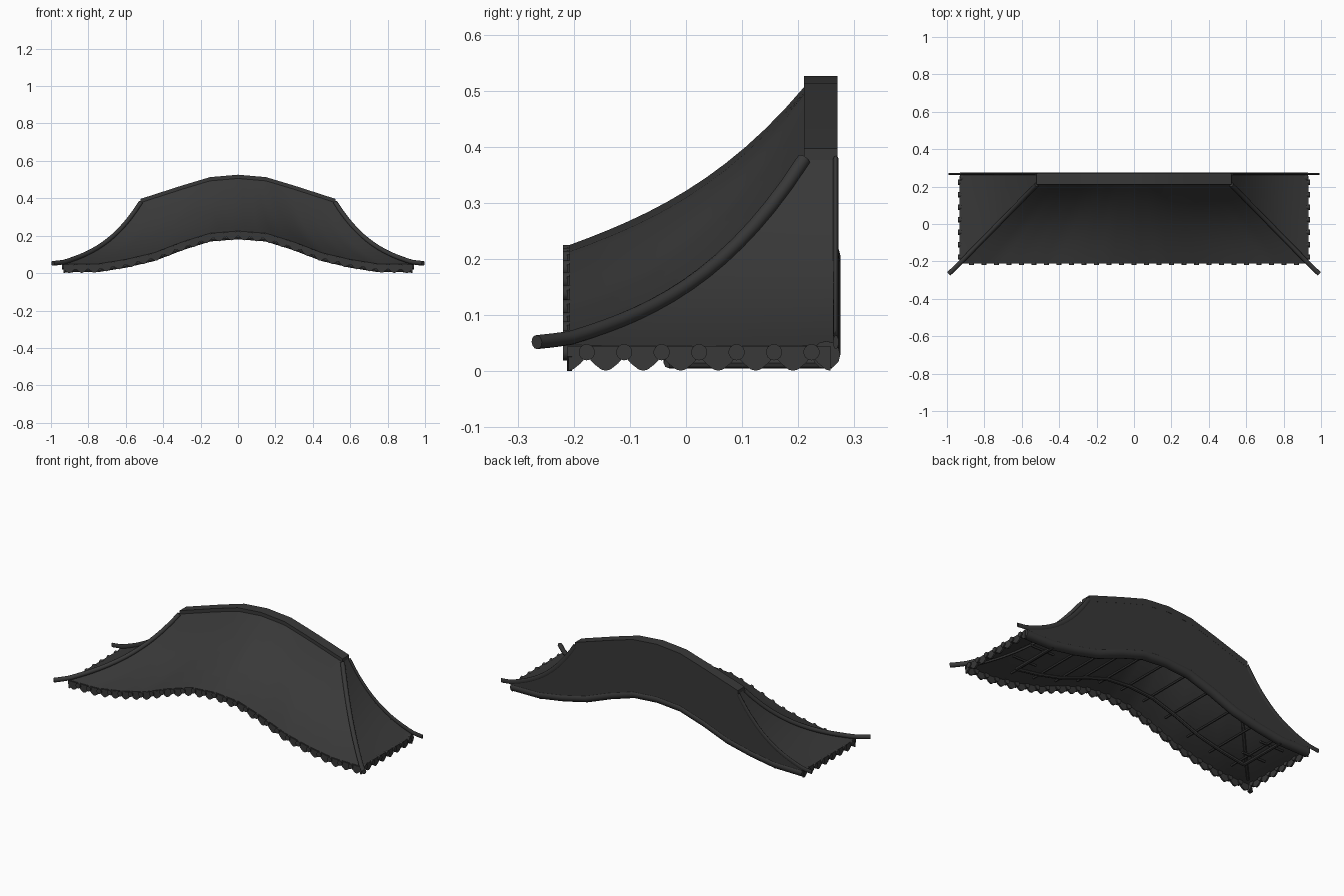
import bpy, bmesh, math
from mathutils import Matrix, Vector

if "Cube" in bpy.data.objects:
    bpy.data.objects.remove(bpy.data.objects["Cube"])

mat = bpy.data.materials.new("dark_tile")
mat.diffuse_color = (0.04, 0.04, 0.04, 1)
mat.use_nodes = True
mat.node_tree.nodes["Principled BSDF"].inputs["Base Color"].default_value = mat.diffuse_color

XE, XR, YF, YR, YB = 0.93, 0.52, -0.208, 0.21, 0.265
EAVE = [(0, .225), (.15, .213), (.3, .166), (.45, .108), (.6, .073), (.75, .049), (.93, .047)]
RIDGE = [(0, .526), (.15, .513), (.3, .468), (.52, .397)]


def lerp_table(table, x):
    x = abs(x)
    for (a, p), (b, q) in zip(table, table[1:]):
        if x <= b:
            return p + (q - p) * (x - a) / (b - a)
    return table[-1][1]


def eave(x): return lerp_table(EAVE, x)
def ridge(x): return lerp_table(RIDGE, x)


def front_pt(u, v, dz=0):
    """Slope surface: u across (-1..1), v from eave to ridge; hollower at the hips."""
    xe, xr = u * XE, u * XR
    k = .54 - .12 * abs(u)
    s = k * v + .15 * v * v + (.85 - k) * v ** 3
    z = eave(xe) + (ridge(xr) - .02 - eave(xe)) * s
    return (xe + (xr - xe) * v, YF + (YR - YF) * v, z + dz)


def side_pt(s, t, v, dz=0):
    x, y, z = front_pt(1, v, dz)
    return (s * x, y + (YB - y) * t, z - .004 * math.sin(math.pi * t) * (1 - v))


def finish(ob):
    ob.data.materials.append(mat)
    bpy.ops.object.select_all(action='DESELECT')
    ob.select_set(True)
    bpy.context.view_layer.objects.active = ob
    bpy.ops.object.shade_smooth_by_angle(angle=math.radians(35))


def from_bm(name, bm):
    bmesh.ops.recalc_face_normals(bm, faces=bm.faces)
    me = bpy.data.meshes.new(name)
    bm.to_mesh(me)
    bm.free()
    ob = bpy.data.objects.new(name, me)
    bpy.context.collection.objects.link(ob)
    finish(ob)
    return ob


def shell(name, fn, nu, nv, thick=.008):
    """Curved sheet from fn(i, j) plus an underside a little lower."""
    bm = bmesh.new()
    layers = [[[bm.verts.new(Vector(fn(i / nu, j / nv)) - Vector((0, 0, d)))
                for j in range(nv + 1)] for i in range(nu + 1)] for d in (0, thick)]
    for g in layers:
        for i in range(nu):
            for j in range(nv):
                bm.faces.new((g[i][j], g[i + 1][j], g[i + 1][j + 1], g[i][j + 1]))
    a, b = layers
    rim = [(i, 0) for i in range(nu)] + [(nu, j) for j in range(nv)]
    rim += [(i, nv) for i in range(nu, 0, -1)] + [(0, j) for j in range(nv, 0, -1)]
    for (i, j), (k, l) in zip(rim, rim[1:] + rim[:1]):
        bm.faces.new((a[i][j], a[k][l], b[k][l], b[i][j]))
    return from_bm(name, bm)


def strip(name, xs, top, bot, y0, y1):
    """Solid band between two height curves."""
    bm = bmesh.new()
    rings = [[bm.verts.new(p) for p in ((x, y0, bot(x)), (x, y0, top(x)),
                                        (x, y1, top(x)), (x, y1, bot(x)))] for x in xs]
    for r, q in zip(rings, rings[1:]):
        for k in range(4):
            bm.faces.new((r[k], q[k], q[(k + 1) % 4], r[(k + 1) % 4]))
    bm.faces.new(rings[0])
    bm.faces.new(rings[-1])
    return from_bm(name, bm)


def tubes(name, paths, radius, res=4, loc_y=0, flat=1):
    cu = bpy.data.curves.new(name, 'CURVE')
    cu.dimensions = '3D'
    cu.bevel_depth, cu.bevel_resolution, cu.use_fill_caps = radius, res, True
    for pts in paths:
        sp = cu.splines.new('POLY')
        sp.points.add(len(pts) - 1)
        for p, q in zip(sp.points, pts):
            p.co = (*q, 1)
    ob = bpy.data.objects.new(name, cu)
    bpy.context.collection.objects.link(ob)
    ob.location.y, ob.scale.y = loc_y, flat
    bpy.ops.object.select_all(action='DESELECT')
    ob.select_set(True)
    bpy.context.view_layer.objects.active = ob
    bpy.ops.object.convert(target='MESH')
    finish(bpy.context.object)


# Roof slopes
shell("front_slope", lambda a, v: front_pt(2 * a - 1, v), 50, 12)
for s, n in ((1, "right"), (-1, "left")):
    shell(n + "_slope", lambda t, v: side_pt(s, t, v), 8, 12)

# Ridge cap and flat back wall
knots = [.15, .3, .52]
xs = [-k for k in reversed(knots)] + [0] + knots
strip("ridge_cap", xs, ridge, lambda x: ridge(x) - .035, .21, .27)


def back_top(x):
    if abs(x) <= XR:
        return ridge(x) - .01
    return front_pt(1, (XE - abs(x)) / (XE - XR))[2]


xs = [i / 31 * XE for i in range(-31, 32)]
strip("back_wall", xs, back_top, lambda x: eave(x) - .03, .258, .2695)
tubes("back_beam", [[(x, .25, eave(x) - .018) for x in xs]], .025, 4)

# Hip rolls: round at the front corners, flattened against the back
hip = [front_pt(1, i / 14, .012 * (1 - i / 14)) for i in range(14, -1, -1)]
hip += [(.96, -.238, .055), (.99, -.266, .052)]
tubes("front_hip_rolls", [[(s * x, y, z) for x, y, z in hip] for s in (1, -1)], .0125)
tubes("back_hip_rolls", [[(s * x, 0, z) for x, y, z in hip] for s in (1, -1)], .0125, 4, .267, .4)


# Eave tiles: round end discs alternating with pointed drip tiles
def add_disc(bm, m):
    bmesh.ops.create_cone(bm, cap_ends=True, segments=14, radius1=.0145, radius2=.0145,
                          depth=.022, matrix=m @ Matrix.Rotation(math.pi / 2, 4, 'X'))


def add_drip(bm, m, z_shift, a0=-.033, a1=.033):
    prof = [(-.033, .044), (-.033, .026), (-.022, .013), (-.008, .002), (0, 0),
            (.008, .002), (.022, .013), (.033, .026), (.033, .044)]
    prof = [(a, z) for a, z in prof if a0 <= a <= a1]
    if a0 == 0:
        prof.insert(0, (0, .044))
    if a1 == 0:
        prof.append((0, .044))
    f, b = [[bm.verts.new(m @ Vector((a, y, z - .032 + z_shift(a)))) for a, z in prof]
            for y in (-.004, .005)]
    bm.faces.new(f)
    bm.faces.new(b[::-1])
    for i in range(len(f)):
        j = (i + 1) % len(f)
        bm.faces.new((f[i], b[i], b[j], f[j]))


STEP = .0668
bm = bmesh.new()
for i in range(-13, 14):
    x = i * STEP
    add_disc(bm, Matrix.Translation((x, YF, eave(x) - .014)))
for i in range(-14, 14):
    x = (i + .5) * STEP
    c = eave(x) - .015
    add_drip(bm, Matrix.Translation((x, YF, c)), lambda a: eave(x + a) - eave(x))
from_bm("front_eave_tiles", bm)

for s, n in ((1, "right"), (-1, "left")):
    bm = bmesh.new()
    rot = Matrix.Rotation(s * math.pi / 2, 4, 'Z')
    for i in range(7):
        add_disc(bm, Matrix.Translation((s * XE, -.177 + i * STEP, .034)) @ rot)
    for i in range(-1, 7):
        # half tiles close the row at both corners
        lo, hi = {-1: (0, .033), 6: (-.033, 0)}.get(i, (-.033, .033))
        a0, a1 = (lo, hi) if s > 0 else (-hi, -lo)
        add_drip(bm, Matrix.Translation((s * XE, -.143 + i * STEP, .033)) @ rot,
                 lambda a: 0, a0, a1)
    from_bm(n + "_eave_tiles", bm)

# Underside framing: a rail set in from the eaves, joists across it, hip struts
RX, RY = .75, -.03
rail = [[(i / 20 * RX, RY, eave(i / 20 * RX) - .034) for i in range(-20, 21)]]
rail += [[(s * RX, RY, .015), (s * RX, .26, .015)] for s in (1, -1)]
tubes("frame_rails", rail, .01, 2)
tubes("joists", [[(x, -.1, eave(x) - .022), (x, .25, eave(x) - .022)]
                 for x in (i * .145 for i in range(-5, 6))], .007, 1)
tubes("side_joists", [[(s * .68, y, .03), (s * .83, y, .03)]
                      for s in (1, -1) for y in (.04, .18)], .007, 1)
tubes("hip_struts", [[(s * x, y, z - .02) for x, y, z in hip[:-3]] for s in (1, -1)], .008, 1)
